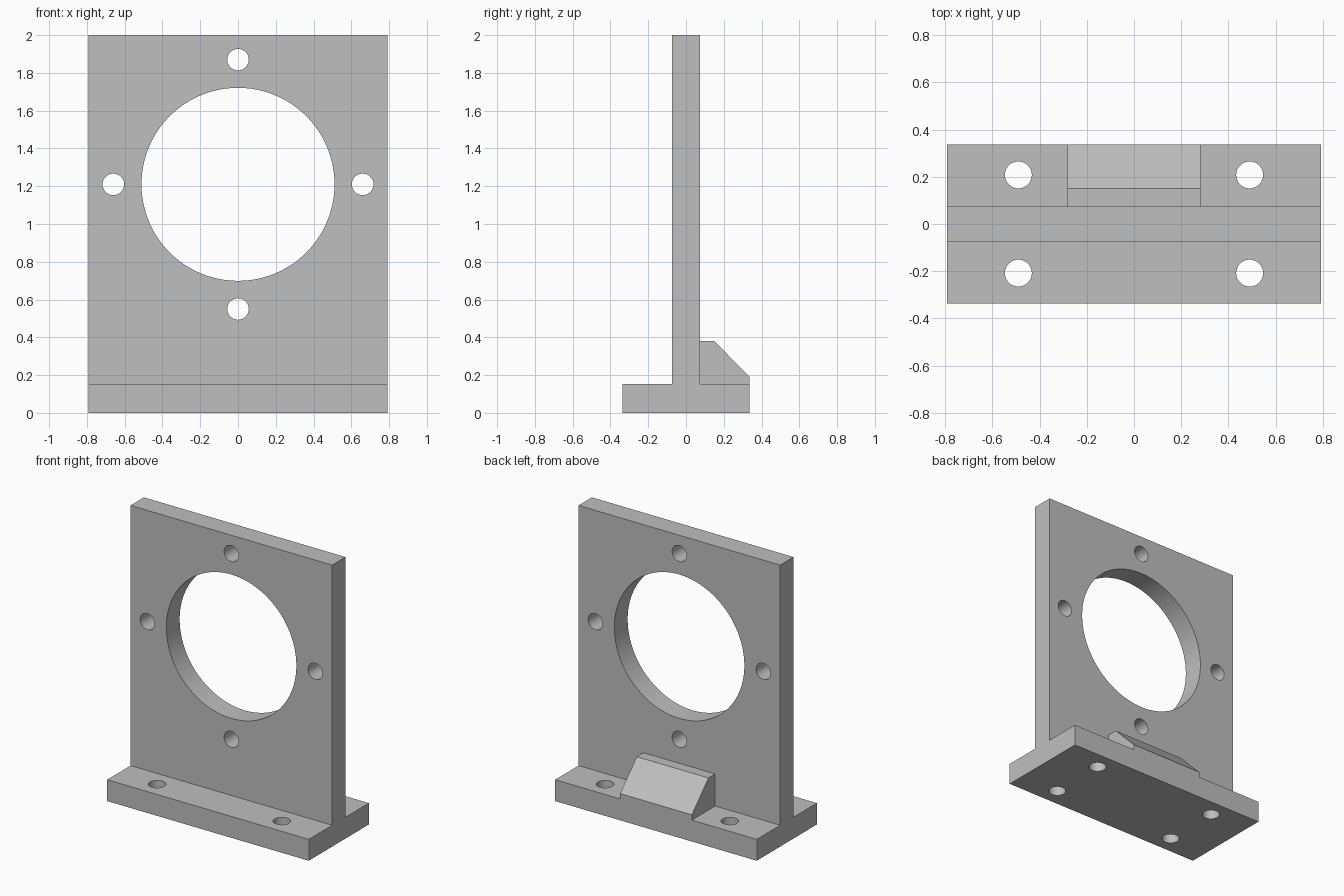
import bpy, bmesh, math
from mathutils import Vector

if "Cube" in bpy.data.objects:
    bpy.data.objects.remove(bpy.data.objects["Cube"], do_unlink=True)

HALF_W, HALF_D, HEIGHT = 0.792, 0.337, 2.0
BASE_T, WALL = 0.152, 0.075

# single grey metal
grey = bpy.data.materials.new("plain grey")
grey.use_nodes = True
colour = (0.52, 0.52, 0.52, 1)
grey.diffuse_color = colour
grey.node_tree.nodes["Principled BSDF"].inputs["Base Color"].default_value = colour


def extrude_profile(name, points, half_width):
    """Extrude a closed (y, z) profile along x."""
    bm = bmesh.new()
    face = bm.faces.new([bm.verts.new((-half_width, y, z)) for y, z in points])
    grown = bmesh.ops.extrude_face_region(bm, geom=[face])["geom"]
    moved = [v for v in grown if isinstance(v, bmesh.types.BMVert)]
    bmesh.ops.translate(bm, verts=moved, vec=Vector((2 * half_width, 0, 0)))
    bmesh.ops.recalc_face_normals(bm, faces=bm.faces)
    mesh = bpy.data.meshes.new(name)
    bm.to_mesh(mesh)
    bm.free()
    mesh.materials.append(grey)
    obj = bpy.data.objects.new(name, mesh)
    bpy.context.collection.objects.link(obj)
    return obj


def boolean(target, tool, operation):
    """Apply a boolean and discard the tool."""
    mod = target.modifiers.new("boolean", "BOOLEAN")
    mod.operation, mod.object, mod.solver = operation, tool, "EXACT"
    bpy.context.view_layer.objects.active = target
    bpy.ops.object.modifier_apply(modifier=mod.name)
    bpy.data.objects.remove(tool, do_unlink=True)


def drill(target, location, radius, depth, tilt=0, sides=48):
    bpy.ops.mesh.primitive_cylinder_add(vertices=sides, radius=radius, depth=depth,
                                        location=location, rotation=(tilt, 0, 0))
    tool = bpy.context.object
    tool.hide_render = True
    tool.data.materials.append(grey)
    boolean(target, tool, "DIFFERENCE")


# upright plate on its foot, as one inverted T section
bracket = extrude_profile("mounting_bracket", [
    (-HALF_D, 0), (HALF_D, 0), (HALF_D, BASE_T), (WALL, BASE_T),
    (WALL, HEIGHT), (-WALL, HEIGHT), (-WALL, BASE_T), (-HALF_D, BASE_T)], HALF_W)

# chamfered rear support block, sunk into the plate and foot
support = extrude_profile("rear_support", [
    (0, 0.08), (HALF_D, 0.08), (HALF_D, 0.19), (0.15, 0.38), (0, 0.38)], 0.282)
boolean(bracket, support, "UNION")

# large bore with four bolt holes round it
CENTRE_Z = 1.21
drill(bracket, (0, 0, CENTRE_Z), 0.511, 1, math.pi / 2, 96)
for i in range(4):
    a = i * math.pi / 2
    drill(bracket, (0.66 * math.cos(a), 0, CENTRE_Z + 0.66 * math.sin(a)),
          0.057, 1, math.pi / 2)

# four screw holes in the foot
for x in (-0.49, 0.49):
    for y in (-0.208, 0.208):
        drill(bracket, (x, y, BASE_T / 2), 0.057, 0.4)

# round bores smooth, all corners sharp
bpy.ops.object.select_all(action="DESELECT")
bracket.select_set(True)
bpy.context.view_layer.objects.active = bracket
bpy.ops.object.shade_smooth_by_angle(angle=math.radians(30))
